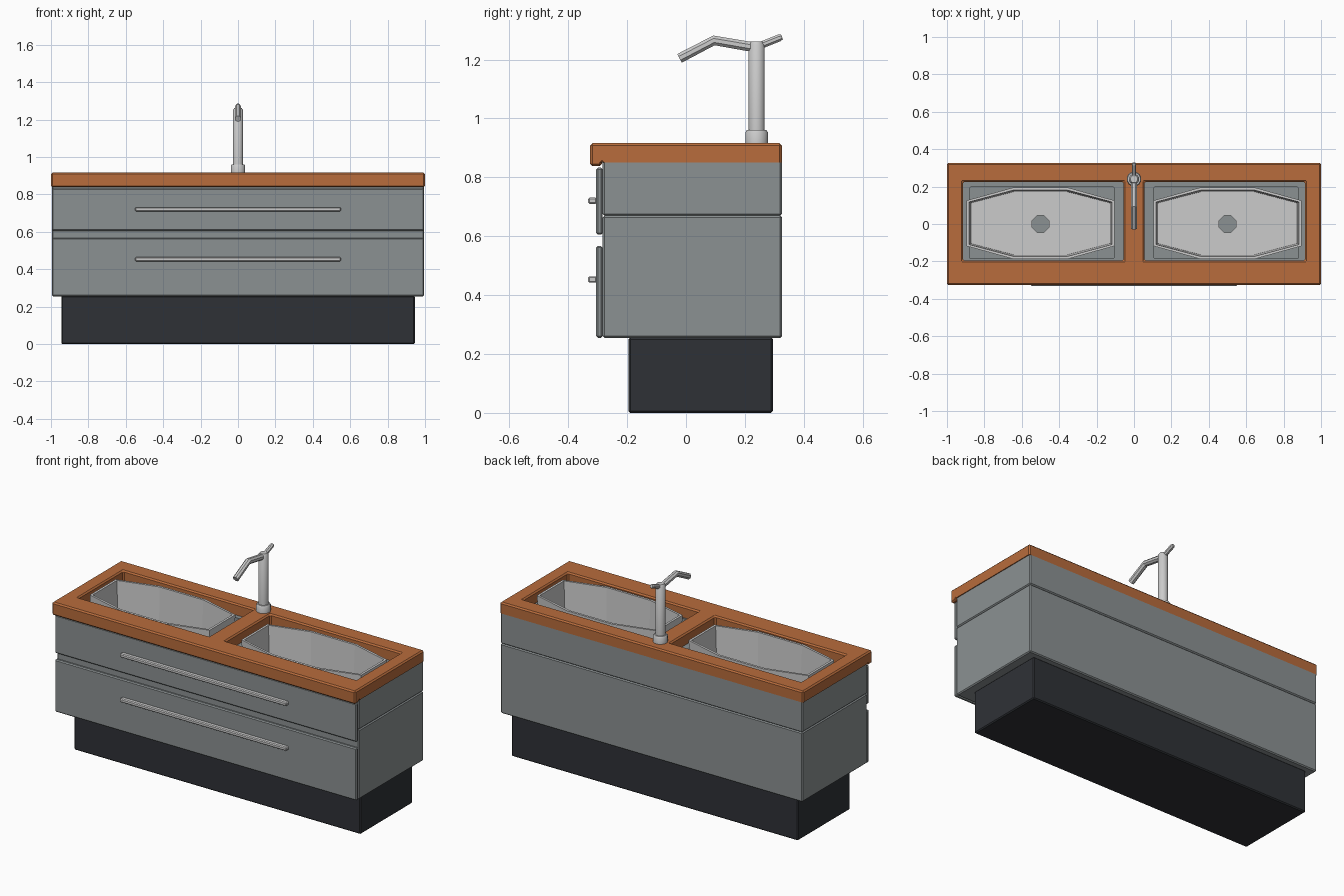
import bpy, bmesh
from math import cos, sin, pi, radians
from mathutils import Vector

if "Cube" in bpy.data.objects:
    bpy.data.objects.remove(bpy.data.objects["Cube"])


def mat(name, col):
    m = bpy.data.materials.new(name)
    m.diffuse_color = (*col, 1)
    m.use_nodes = True
    m.node_tree.nodes["Principled BSDF"].inputs["Base Color"].default_value = m.diffuse_color
    return m


WOOD = mat("wood", (0.48, 0.15, 0.045))
DARK = mat("plinth_dark", (0.028, 0.031, 0.037))
GREY = mat("cabinet_grey", (0.26, 0.285, 0.29))


def finish(bm, name, material=None, bevel=0, flat_z=None):
    """Chamfer sharp edges (except those lying at flat_z) and make the object."""
    bmesh.ops.recalc_face_normals(bm, faces=bm.faces[:])
    if bevel:
        edges = [e for e in bm.edges if e.is_manifold and e.calc_face_angle(0) > 0.5
                 and not (flat_z is not None and all(abs(v.co.z - flat_z) < 1e-4 for v in e.verts))]
        bmesh.ops.bevel(bm, geom=edges, offset=bevel, segments=1, affect='EDGES', profile=0.5)
    me = bpy.data.meshes.new(name)
    bm.to_mesh(me)
    bm.free()
    ob = bpy.data.objects.new(name, me)
    bpy.context.collection.objects.link(ob)
    if material:
        me.materials.append(material)
    return ob


def plate(name, xs, ys, z0, z1, holes=(), material=None, bevel=0.006, flat_z=None, lip=0):
    """Grid slab with optional missing cells; lip extrudes the front row down."""
    bm = bmesh.new()
    g = [[bm.verts.new((x, y, z0)) for y in ys] for x in xs]
    faces = [bm.faces.new((g[i][j], g[i + 1][j], g[i + 1][j + 1], g[i][j + 1]))
             for i in range(len(xs) - 1) for j in range(len(ys) - 1) if (i, j) not in holes]
    front = [f for f in faces if f.calc_center_median().y < ys[1]]
    r = bmesh.ops.extrude_face_region(bm, geom=faces, use_keep_orig=True)
    top = [v for v in r["geom"] if isinstance(v, bmesh.types.BMVert)]
    bmesh.ops.translate(bm, verts=top, vec=(0, 0, z1 - z0))
    if lip:
        r = bmesh.ops.extrude_face_region(bm, geom=front)
        low = [v for v in r["geom"] if isinstance(v, bmesh.types.BMVert)]
        bmesh.ops.translate(bm, verts=low, vec=(0, 0, -lip))
    return finish(bm, name, material, bevel, flat_z)


def loft(bm, rings, cap_start=True, cap_end=True):
    loops = [[bm.verts.new(p) for p in ring] for ring in rings]
    n = len(loops[0])
    for a, b in zip(loops, loops[1:]):
        for i in range(n):
            bm.faces.new((a[i], a[(i + 1) % n], b[(i + 1) % n], b[i]))
    if cap_start:
        bm.faces.new(loops[0])
    if cap_end:
        bm.faces.new(loops[-1])


def tube(name, pts, sides=8):
    """Tube in the x=0 plane through (y, z, radius) points."""
    bm = bmesh.new()
    P = [Vector((0, y, z)) for y, z, r in pts]
    rings = []
    for k, p in enumerate(P):
        d = (P[min(k + 1, len(P) - 1)] - P[max(k - 1, 0)]).normalized()
        side, up = Vector((1, 0, 0)), d.cross(Vector((1, 0, 0)))
        rings.append([p + pts[k][2] * (cos(2 * pi * (i + .5) / sides) * side
                                       + sin(2 * pi * (i + .5) / sides) * up) for i in range(sides)])
    loft(bm, rings)
    ob = finish(bm, name)
    for o in bpy.context.selected_objects:
        o.select_set(False)
    ob.select_set(True)
    bpy.context.view_layer.objects.active = ob
    bpy.ops.object.shade_smooth_by_angle(angle=radians(50 if sides > 8 else 20))
    return ob


# Plinth and cabinet carcass
plate("plinth", (-.945, .945), (-.195, .295), 0, .256, material=DARK)
plate("lower_cabinet", (-.995, .995), (-.283, .326), .255, .67, material=GREY)
plate("upper_cabinet", (-.995, -.88, -.105, .105, .88, .995), (-.283, -.185, .197, .326), .67, .85,
      holes=((1, 1), (3, 1)), material=GREY, flat_z=.85)

# Drawer fronts and handles
for name, z0, z1, hz in (("lower", .255, .567, .453), ("upper", .605, .833, .72)):
    plate(name + "_drawer_front", (-.995, .995), (-.305, -.283), z0, z1, material=GREY)
    plate(name + "_handle", (-.55, .55), (-.332, -.303), hz - .011, hz + .011, bevel=.005)

# Countertop with two openings and a front lip
plate("countertop", (-1, -.915, -.055, .055, .915, 1), (-.326, -.285, -.195, .225, .326), .85, .916,
      holes=((1, 2), (3, 2)), material=WOOD, bevel=.008, flat_z=.85, lip=.012)

# Basins: outer shell, rim, inner wall, floor and drain hole
outline = [(.395, .122), (.15, .19), (-.15, .19), (-.395, .122),
           (-.395, -.122), (-.15, -.19), (.15, -.19), (.395, -.122)]
for side, cx in (("left", -.5), ("right", .5)):
    def ring(sx, sy, z):
        return [(cx + x * sx, .004 + y * sy, z) for x, y in outline]

    def drain(z):
        return [(cx + .048 * cos(pi * (i + .5) / 4), .048 * sin(pi * (i + .5) / 4), z) for i in range(8)]
    bm = bmesh.new()
    loft(bm, [ring(.97, .95, .675), ring(1, 1, .907), ring(.965, .93, .907),
              ring(.94, .89, .7), drain(.7), drain(.672)], False, False)
    finish(bm, side + "_basin")

# Faucet
tube("faucet_base", [(.24, .914, .04), (.24, .952, .04), (.24, .96, .035)], 12)
tube("faucet_column", [(.24, .955, .028), (.24, 1.25, .028), (.24, 1.262, .02)], 12)
tube("faucet_spout", [(.24, 1.24, .018), (.095, 1.265, .018), (-.022, 1.204, .018)])
tube("faucet_lever", [(.24, 1.243, .013), (.318, 1.274, .013), (.326, 1.277, .009)])
